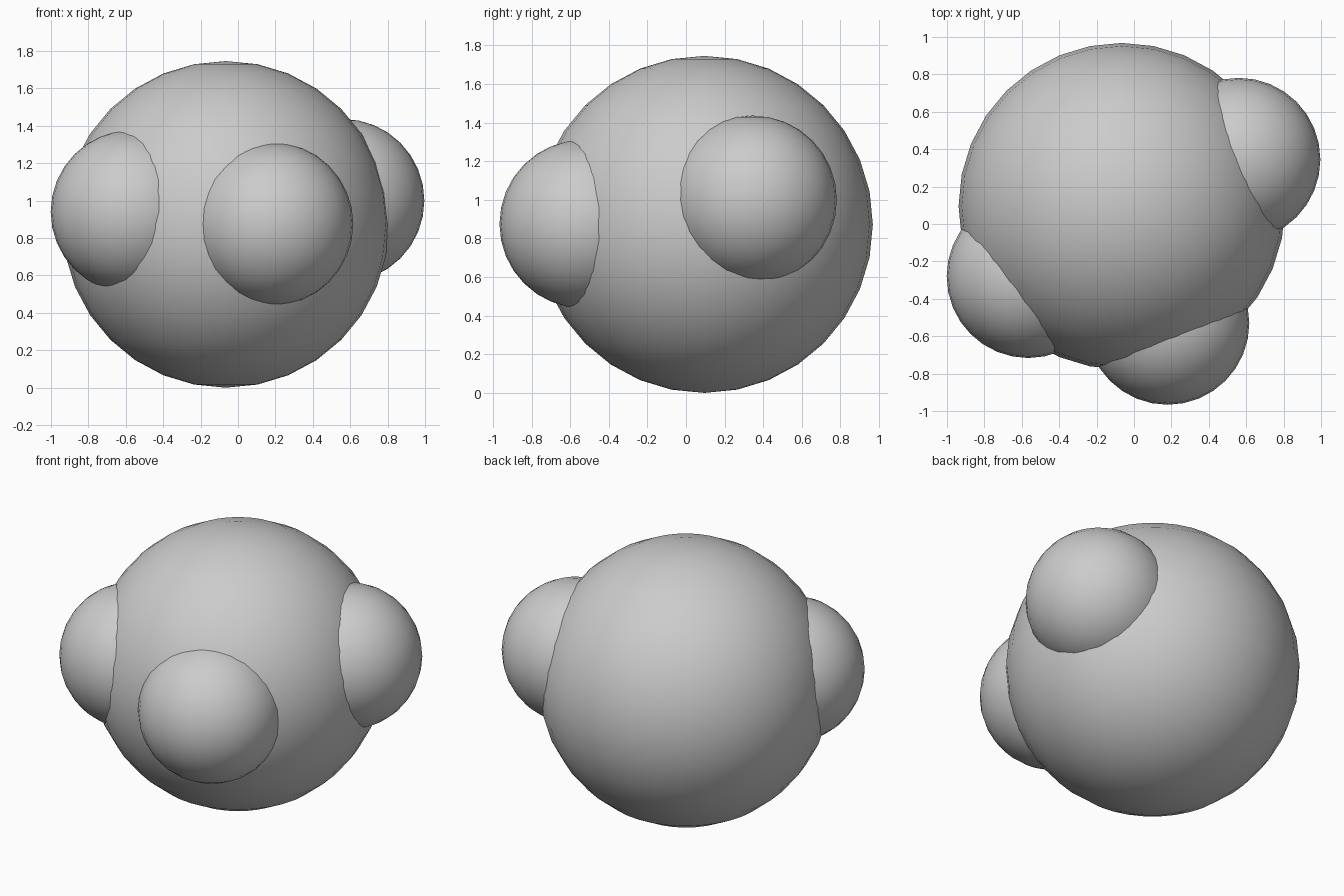
import bpy

if "Cube" in bpy.data.objects:
    bpy.data.objects.remove(bpy.data.objects["Cube"])


def ball(name, center, radius):
    bpy.ops.mesh.primitive_uv_sphere_add(segments=32, ring_count=16,
                                         radius=radius, location=center)
    obj = bpy.context.object
    obj.name = name
    bpy.ops.object.shade_smooth()
    return obj


# Large central sphere resting on the ground
R = 0.873
ball("large_sphere", (-0.065, 0.095, R), R)

# Three half-size spheres sunk into its sides
for name, center in (
    ("right_small_sphere", (0.56, 0.345, 1.0)),
    ("front_small_sphere", (0.18, -0.53, 0.875)),
    ("left_small_sphere", (-0.565, -0.28, 0.94)),
):
    ball(name, center, R / 2)
